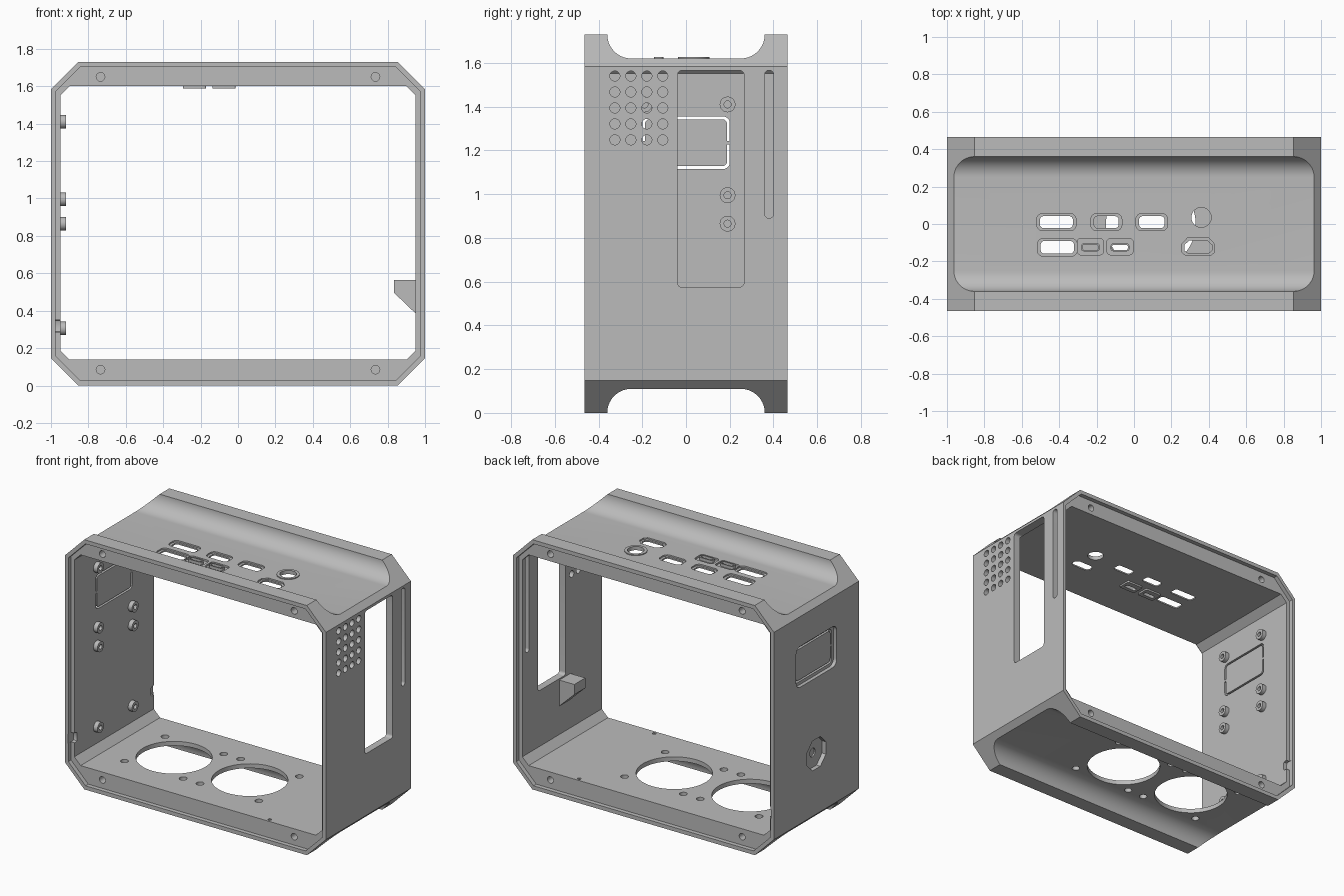
import bpy, bmesh
from math import sin, cos, pi

cube = bpy.data.objects.get("Cube")
if cube:
    bpy.data.objects.remove(cube, do_unlink=True)

grey = bpy.data.materials.new("matte grey")
grey.use_nodes = True
colour = (0.5, 0.5, 0.5, 1)
grey.diffuse_color = colour
grey.node_tree.nodes["Principled BSDF"].inputs["Base Color"].default_value = colour

TOP, DEPTH = 1.73, 0.465


# --- outlines ---
def octagon(x, z0, z1, c):
    return [(-x + c, z0), (x - c, z0), (x, z0 + c), (x, z1 - c),
            (x - c, z1), (-x + c, z1), (-x, z1 - c), (-x, z0 + c)]


def circle(u, v, r, n=24, turn=0):
    return [(u + r * cos(2 * pi * i / n + turn), v + r * sin(2 * pi * i / n + turn))
            for i in range(n)]


def rounded(u, v, hu, hv, r, n=6):
    pts = []
    for q, (su, sv) in enumerate([(1, 1), (-1, 1), (-1, -1), (1, -1)]):
        for i in range(n + 1):
            a = pi / 2 * (q + i / n)
            pts.append((u + su * (hu - r) + r * cos(a), v + sv * (hv - r) + r * sin(a)))
    return pts


def box(u0, u1, v0, v1):
    return [(u0, v0), (u1, v0), (u1, v1), (u0, v1)]


# --- solids ---
def prism(name, pts, axis, a, b):
    place = {"x": lambda u, v, w: (w, u, v),
             "y": lambda u, v, w: (u, w, v),
             "z": lambda u, v, w: (u, v, w)}[axis]
    bm = bmesh.new()
    lo = [bm.verts.new(place(u, v, a)) for u, v in pts]
    hi = [bm.verts.new(place(u, v, b)) for u, v in pts]
    bm.faces.new(lo)
    bm.faces.new(hi)
    for i in range(len(pts)):
        j = (i + 1) % len(pts)
        bm.faces.new((lo[i], lo[j], hi[j], hi[i]))
    bmesh.ops.recalc_face_normals(bm, faces=bm.faces)
    mesh = bpy.data.meshes.new(name)
    bm.to_mesh(mesh)
    bm.free()
    mesh.materials.append(grey)
    ob = bpy.data.objects.new(name, mesh)
    bpy.context.collection.objects.link(ob)
    return ob


def subtract(ob, cutter):
    mod = ob.modifiers.new("cut", "BOOLEAN")
    mod.operation, mod.solver, mod.object = "DIFFERENCE", "EXACT", cutter
    bpy.context.view_layer.objects.active = ob
    bpy.ops.object.modifier_apply(modifier=mod.name)
    bpy.data.objects.remove(cutter, do_unlink=True)


def cut(ob, pts, axis, a, b):
    subtract(ob, prism("cutter", pts, axis, a, b))


def tube(name, outer, inner, axis, a, b):
    ob = prism(name, outer, axis, a, b)
    cut(ob, inner, axis, a - 0.1, b + 0.1)
    return ob


# --- shell: chamfered sleeve ---
shell = prism("case_shell", octagon(1, 0, TOP, 0.147), "y", -DEPTH, DEPTH)
parts = [shell]
cut(shell, octagon(0.95, 0.14, 1.6, 0.048), "y", -1, 1)

# stepped rims with screw holes, front and back
for s in (-1, 1):
    cut(shell, octagon(0.975, 0.027, 1.703, 0.132), "y", s * (DEPTH - 0.03), s * 0.6)
    for x in (-0.735, 0.735):
        for z in (0.085, 1.65):
            cut(shell, circle(x, z, 0.023), "y", s * 0.38, s * 0.6)

# filleted troughs across the top and underside
arc = [(-0.25 + 0.11 * cos(pi + pi / 2 * i / 14), TOP + 0.11 * sin(pi + pi / 2 * i / 14))
       for i in range(15)]
trough = [(-0.36, 1.85)] + arc + [(-y, z) for y, z in reversed(arc)] + [(0.36, 1.85)]
cut(shell, trough, "x", -1.2, 1.2)
cut(shell, [(y, TOP - z) for y, z in trough], "x", -1.2, 1.2)

# --- floor: fan openings and their screw holes ---
for x in (-0.49, 0.09):
    cut(shell, circle(x, 0, 0.24, 64), "z", -0.1, 0.3)
    for dx in (-0.225, 0.225):
        for dy in (-0.222, 0.222):
            cut(shell, circle(x + dx, dy, 0.025), "z", -0.1, 0.3)
for y in (-0.41, 0.41):
    cut(shell, circle(0.53, y, 0.012, 12), "z", 0.08, 0.3)

# --- vented side wall: air holes, window, narrow slot ---
for y in (-0.325, -0.252, -0.179, -0.106):
    for i in range(5):
        cut(shell, circle(y, 1.248 + 0.073 * i, 0.023, 20), "x", 0.8, 1.1)
cut(shell, rounded(0.113, 1.07, 0.152, 0.495, 0.02), "x", 0.8, 1.1)
cut(shell, rounded(0.38, 1.228, 0.02, 0.338, 0.0195), "x", 0.8, 1.1)

# --- mounting wall: knockout panel, button pocket, rim notches ---
cut(shell, rounded(0, 1.235, 0.222, 0.142, 0.045), "x", -1.1, -0.975)
groove = tube("groove_cutter", rounded(0, 1.235, 0.2, 0.12, 0.03),
              rounded(0, 1.235, 0.187, 0.107, 0.02), "x", -1.1, -0.9)
cut(groove, box(-0.3, 0.3, 1.228, 1.242), "x", -1.3, -0.7)
subtract(shell, groove)
cut(shell, circle(0, 0.565, 0.112, 8, pi / 8), "x", -1.1, -0.97)
cut(shell, circle(0, 0.565, 0.03, 16), "x", -1.1, -0.96)
for s in (-1, 1):
    cut(shell, octagon(0.033, -0.033, 0.033, 0.012) and
        rounded(s * 0.44, 0.318, 0.035, 0.033, 0.012, 2), "x", -0.976, -0.9)

# --- ports in the top: shallow countersink plus through opening ---
ports = [(-0.415, 0.01, 0.105, 0.046), (-0.148, 0.01, 0.083, 0.046),
         (0.095, 0.01, 0.085, 0.046), (-0.41, -0.125, 0.106, 0.048)]
for x, y, hx, hy in ports:
    cut(shell, rounded(x, y, hx, hy, 0.032), "z", 1.61, 1.8)
    cut(shell, rounded(x, y, hx - 0.017, hy - 0.014, 0.02), "z", 1.5, 1.8)


def video_outline(k):
    w, h = 0.088 - k, 0.047 - k
    return [(0.343 + u * w, -0.122 + v * h) for u, v in
            [(-0.75, -1), (0.75, -1), (1, -0.6), (1, 0.3), (0.65, 1), (-0.65, 1),
             (-1, 0.3), (-1, -0.6)]]


cut(shell, video_outline(0), "z", 1.61, 1.8)
cut(shell, video_outline(0.014), "z", 1.5, 1.8)
cut(shell, circle(0.36, 0.035, 0.071, 40), "z", 1.5, 1.8)
parts.append(tube("round_port_ring", circle(0.36, 0.035, 0.072, 40),
                  circle(0.36, 0.035, 0.053, 40), "z", 1.6, 1.626))

# small slot ports with a backing plate and a raised collar
for x in (-0.233, -0.075):
    cut(shell, rounded(x, -0.121, 0.07, 0.044, 0.02), "z", 1.608, 1.8)
    cut(shell, rounded(x, -0.125, 0.042, 0.014, 0.01), "z", 1.5, 1.8)
    slot = rounded(x, -0.125, 0.042, 0.014, 0.01)
    parts.append(tube("slot_port_plate", rounded(x, -0.12, 0.062, 0.045, 0.01), slot,
                      "z", 1.588, 1.6))
    parts.append(tube("slot_port_collar", rounded(x, -0.125, 0.05, 0.021, 0.014), slot,
                      "z", 1.606, 1.628))

# --- board standoffs on the mounting wall ---
for y in (-0.19, 0.19):
    for z in (0.305, 0.865, 0.995, 1.41):
        parts.append(tube("board_standoff", circle(y, z, 0.036), circle(y, z, 0.016),
                          "x", -0.951, -0.92))

# --- wedge support on the opposite wall ---
parts.append(prism("wedge_support", [(0.955, 0.565), (0.835, 0.565), (0.835, 0.495),
                                     (0.955, 0.38)], "y", -0.09, 0.03))

# --- smooth curved faces, keep edges crisp ---
bpy.ops.object.select_all(action="DESELECT")
for ob in parts:
    ob.select_set(True)
bpy.context.view_layer.objects.active = shell
bpy.ops.object.shade_smooth_by_angle(angle=pi / 6)
